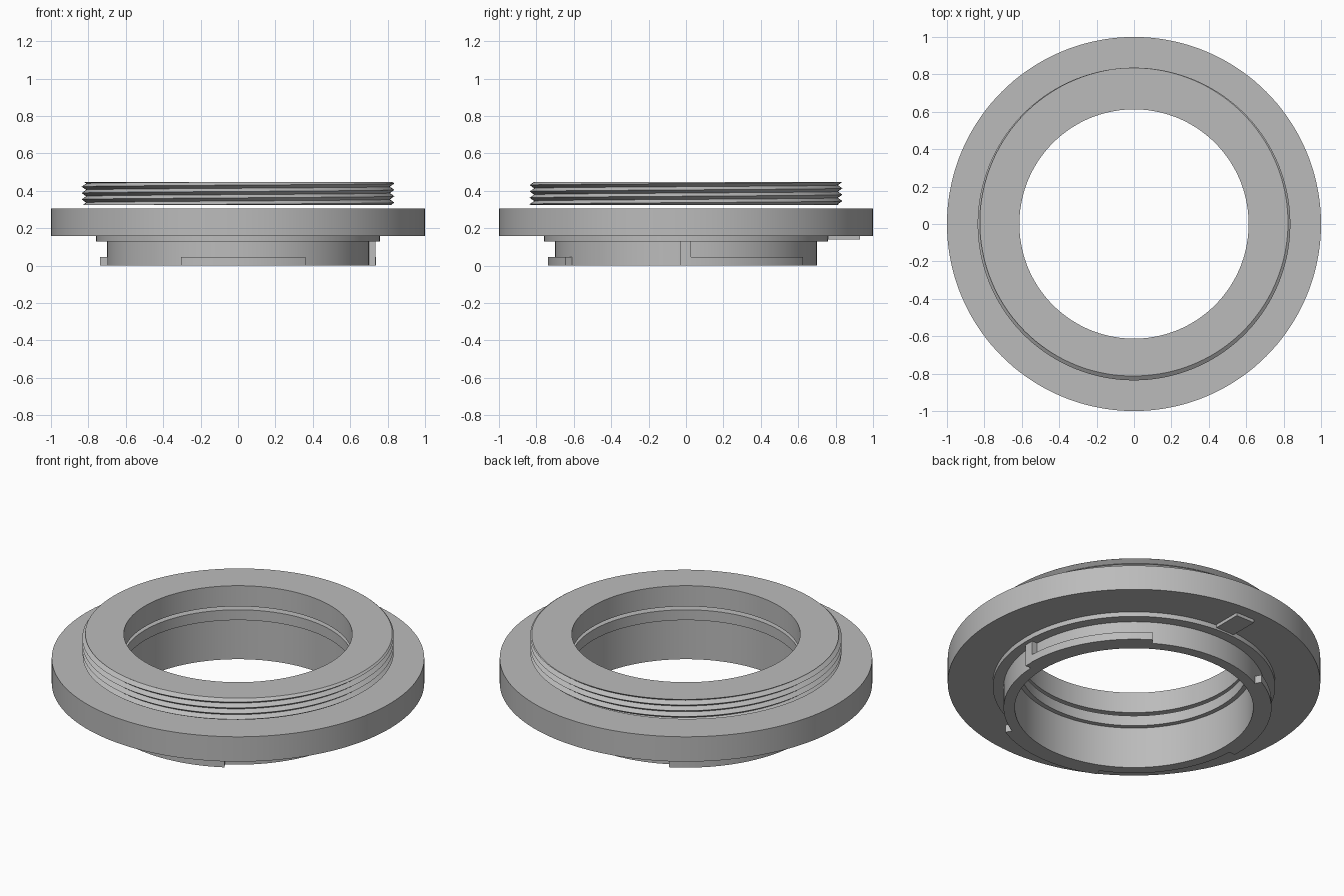
import bpy, bmesh
from math import sin, cos, pi, radians, floor

if "Cube" in bpy.data.objects:
    bpy.data.objects.remove(bpy.data.objects["Cube"])

GREY = bpy.data.materials.new("machined grey")
GREY.use_nodes = True
GREY.diffuse_color = (0.5, 0.5, 0.5, 1)
GREY.node_tree.nodes["Principled BSDF"].inputs["Base Color"].default_value = (0.5, 0.5, 0.5, 1)


def sweep(name, profile_at, start=0, end=360, steps=144):
    """Sweep a closed (radius, z) profile about z; partial sweeps get end caps."""
    bm = bmesh.new()
    columns = []
    for i in range(steps + 1):
        a = radians(start + (end - start) * i / steps)
        columns.append([bm.verts.new((r * cos(a), r * sin(a), z)) for r, z in profile_at(a)])
    for left, right in zip(columns, columns[1:]):
        for j in range(len(left)):
            bm.faces.new((left[j - 1], right[j - 1], right[j], left[j]))
    if end - start < 360:
        bm.faces.new(columns[0])
        bm.faces.new(columns[-1])
    bmesh.ops.remove_doubles(bm, verts=bm.verts, dist=0.00005)
    bmesh.ops.dissolve_degenerate(bm, edges=bm.edges, dist=0.00005)
    return finish(name, bm)


def finish(name, bm):
    bmesh.ops.recalc_face_normals(bm, faces=bm.faces)
    mesh = bpy.data.meshes.new(name)
    bm.to_mesh(mesh)
    bm.free()
    mesh.materials.append(GREY)
    ob = bpy.data.objects.new(name, mesh)
    bpy.context.collection.objects.link(ob)
    bpy.ops.object.select_all(action='DESELECT')
    ob.select_set(True)
    bpy.context.view_layer.objects.active = ob
    bpy.ops.object.shade_smooth_by_angle(angle=radians(25))
    return ob


def sector(name, r0, r1, z0, z1, start, end):
    section = [(r0, z0), (r1, z0), (r1, z1), (r0, z1)]
    return sweep(name, lambda a: section, start, end, max(2, int((end - start) / 2.5)))


# Flange with stepped shoulder, barrel and bore
BORE = 0.613
body = [(0.64, 0), (0.70, 0), (0.70, 0.13), (0.758, 0.13), (0.758, 0.158), (1, 0.158),
        (1, 0.305), (BORE, 0.305), (BORE, 0.244), (0.64, 0.244)]
sweep("flange_body", lambda a: body)

# Threaded ring: a right-hand helical V profile clipped to a flat top and bottom
PITCH, CREST_Z, ROOT, CREST = 0.034, 0.405, 0.812, 0.836
BOTTOM, TOP = 0.325, 0.448


def thread_radius(z, a):
    turn = (z - CREST_Z) / PITCH - a / (2 * pi)
    off_crest = 2 * abs(turn - floor(turn + 0.5))
    return CREST - (CREST - ROOT) * off_crest


def thread_profile(a):
    points = [(BORE, BOTTOM)]
    for k in range(-9, 6):
        z = CREST_Z + PITCH * (k / 2 + a / (2 * pi))
        z = min(max(z, BOTTOM), TOP)
        points.append((thread_radius(z, a), z))
    return points + [(BORE, TOP)]


sweep("threaded_ring", thread_profile)

# Bayonet lugs round the barrel, and the full-height stop
for name, start, end in (("left", 2, 58), ("back_right", 118, 183), ("front", 245.5, 299.3)):
    sector("bayonet_lug_" + name, 0.699, 0.738, 0, 0.045, start, end)
sector("bayonet_stop", 0.699, 0.735, 0, 0.13, -2.3, 2)

# Small block under the back of the flange
bm = bmesh.new()
bmesh.ops.create_cube(bm, size=1)
for v in bm.verts:
    v.co = (v.co.x * 0.12, 0.845 + v.co.y * 0.17, 0.149 + v.co.z * 0.02)
finish("locating_block", bm)
